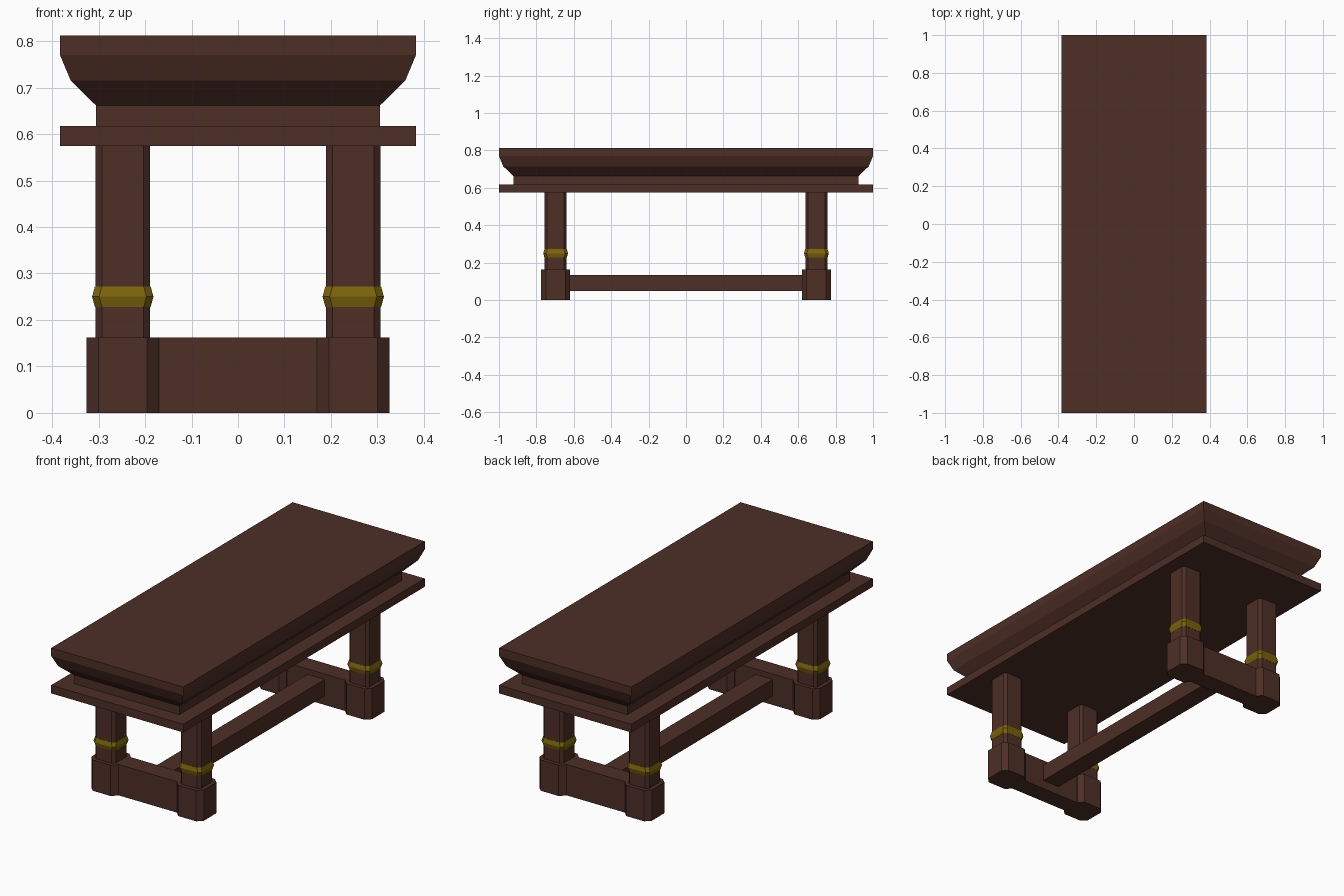
import bpy

cube = bpy.data.objects.get("Cube")
if cube:
    bpy.data.objects.remove(cube, do_unlink=True)


def material(name, color):
    m = bpy.data.materials.new(name)
    m.use_nodes = True
    m.diffuse_color = color
    m.node_tree.nodes["Principled BSDF"].inputs["Base Color"].default_value = color
    return m


wood = material("dark_wood", (0.075, 0.028, 0.019, 1))
brass = material("aged_brass", (0.2, 0.125, 0.003, 1))


def stack(name, mat, center, levels, chamfer=0.0):
    """Loft rectangles (z, half x, half y), with optional cut corners."""
    verts, faces = [], []
    for z, hx, hy in levels:
        for sx, sy in ((1, 1), (-1, 1), (-1, -1), (1, -1)):
            corner = [(sx * hx, sy * (hy - chamfer)), (sx * (hx - chamfer), sy * hy)]
            if sx * sy < 0:
                corner.reverse()
            for x, y in corner if chamfer else corner[:1]:
                verts.append((center[0] + x, center[1] + y, z))
    n = 8 if chamfer else 4
    for k in range(len(levels) - 1):
        for i in range(n):
            a, b = k * n + i, k * n + (i + 1) % n
            faces.append((a, b, b + n, a + n))
    faces.append(tuple(reversed(range(n))))
    faces.append(tuple(range(len(verts) - n, len(verts))))
    mesh = bpy.data.meshes.new(name)
    mesh.from_pydata(verts, [], faces)
    mesh.materials.append(mat)
    obj = bpy.data.objects.new(name, mesh)
    bpy.context.collection.objects.link(obj)
    return obj


# Table top: lower slab, recessed frieze and flared moulding
stack("lower_slab", wood, (0, 0), [(0.574, 0.383, 1), (0.617, 0.383, 1)])
stack("frieze", wood, (0, 0), [(0.617, 0.306, 0.923), (0.662, 0.306, 0.923)])
stack("table_top", wood, (0, 0), [(0.662, 0.306, 0.923), (0.715, 0.36, 0.977),
                                  (0.77, 0.383, 1), (0.812, 0.383, 1)])

# Legs with foot blocks and brass collars
LEG_X, LEG_Y = 0.248, 0.697
for sy, end in ((-1, "front"), (1, "back")):
    for sx, side in ((-1, "right"), (1, "left")):
        at = (sx * LEG_X, sy * LEG_Y)
        tag = end + "_" + side
        stack(tag + "_foot", wood, at, [(0, 0.078, 0.078), (0.162, 0.078, 0.078)], 0.026)
        stack(tag + "_leg", wood, at, [(0.162, 0.059, 0.059), (0.574, 0.059, 0.059)], 0.014)
        stack(tag + "_collar", brass, at, [(0.228, 0.06, 0.06), (0.25, 0.066, 0.066),
                                           (0.272, 0.06, 0.06)], 0.015)
    # Beam joining the two feet at this end
    stack(end + "_foot_beam", wood, (0, sy * LEG_Y), [(0, 0.172, 0.05), (0.162, 0.172, 0.05)])

# Long stretcher between the two ends
stack("stretcher", wood, (0, 0), [(0.047, 0.05, 0.65), (0.134, 0.05, 0.65)])
